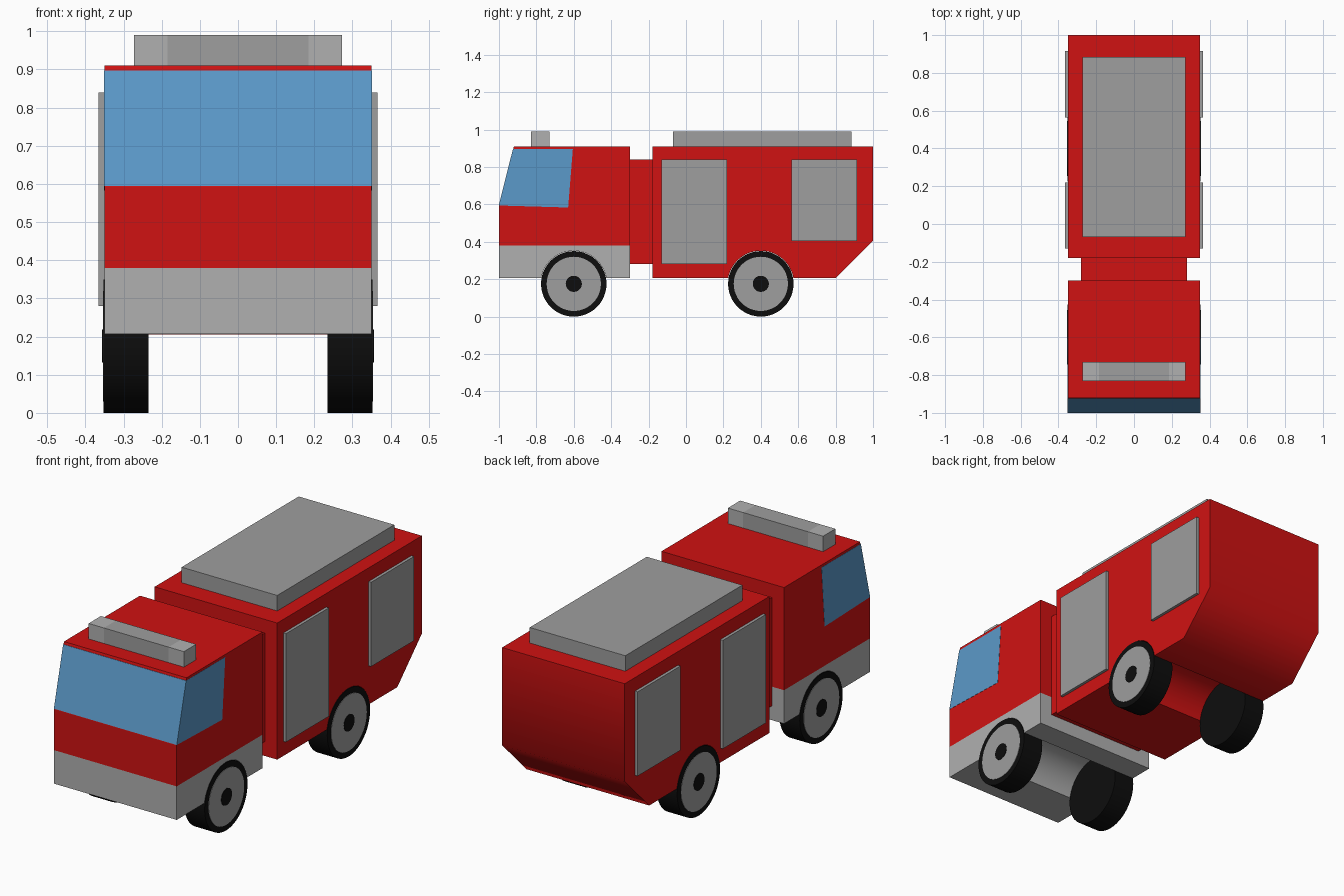
import bpy, math

if "Cube" in bpy.data.objects:
    bpy.data.objects.remove(bpy.data.objects["Cube"])

def mat(name, r, g, b):
    m = bpy.data.materials.new(name)
    m.diffuse_color = (r, g, b, 1)
    m.use_nodes = True
    m.node_tree.nodes["Principled BSDF"].inputs["Base Color"].default_value = m.diffuse_color
    return m

RED = mat("red_paint", 0.63, 0.006, 0.006)
BLUE = mat("window_blue", 0.105, 0.32, 0.585)
BLACK = mat("black_rubber", 0.004, 0.004, 0.004)
GREY = mat("grey", 0.342, 0.342, 0.342)
LIGHT = mat("light_grey", 0.434, 0.434, 0.434)

def extrude(name, profile, x0, x1, m):
    """Solid with a (y, z) profile running from x0 to x1."""
    n = len(profile)
    verts = [(x, y, z) for x in (x0, x1) for y, z in profile]
    faces = [tuple(reversed(range(n))), tuple(range(n, 2 * n))]
    faces += [(i, (i + 1) % n, n + (i + 1) % n, n + i) for i in range(n)]
    me = bpy.data.meshes.new(name)
    me.from_pydata(verts, [], faces)
    ob = bpy.data.objects.new(name, me)
    bpy.context.collection.objects.link(ob)
    me.materials.append(m)
    return ob

def box(name, x0, x1, y0, y1, z0, z1, m):
    return extrude(name, [(y0, z0), (y1, z0), (y1, z1), (y0, z1)], x0, x1, m)

def disc(name, x0, x1, y, z, r, m):
    bpy.ops.mesh.primitive_cylinder_add(vertices=48, radius=r, depth=x1 - x0,
        location=((x0 + x1) / 2, y, z), rotation=(0, math.pi / 2, 0))
    ob = bpy.context.object
    ob.name = name
    ob.data.materials.append(m)
    smooth(ob, 30)
    return ob

def smooth(ob, angle):
    bpy.ops.object.select_all(action='DESELECT')
    ob.select_set(True)
    bpy.context.view_layer.objects.active = ob
    bpy.ops.object.shade_smooth_by_angle(angle=math.radians(angle))

def cut_arch(ob, y, m):
    cutter = disc("arch_cutter", -0.5, 0.5, y, 0.175, 0.177, m)
    mod = ob.modifiers.new("arch", 'BOOLEAN')
    mod.operation = 'DIFFERENCE'
    mod.solver = 'EXACT'
    mod.object = cutter
    bpy.context.view_layer.objects.active = ob
    bpy.ops.object.modifier_apply(modifier=mod.name)
    bpy.data.objects.remove(cutter)

W = 0.35

# Cab: grey lower part and red upper part with slanted front
cab_base = box("cab_base", -W, W, -1, -0.3, 0.207, 0.38, LIGHT)
cut_arch(cab_base, -0.6, LIGHT)
smooth(cab_base, 30)
extrude("cab", [(-1, 0.38), (-0.3, 0.38), (-0.3, 0.91), (-0.92, 0.91), (-1, 0.592)], -W, W, RED)

# Wrap-around window, a hair proud of the cab
extrude("cab_window", [(-1.001, 0.594), (-0.63, 0.583), (-0.605, 0.897), (-0.925, 0.897)],
        -W - 0.001, W + 0.001, BLUE)

# Link between cab and rear body
box("body_link", -0.28, 0.28, -0.31, -0.17, 0.28, 0.84, RED)

# Rear body with chamfered tail
body = extrude("rear_body", [(-0.18, 0.205), (0.8, 0.205), (1, 0.405), (1, 0.91), (-0.18, 0.91)],
               -W, W, RED)
cut_arch(body, 0.4, RED)
smooth(body, 50)

# Roof box and light bar
box("roof_box", -0.273, 0.273, -0.07, 0.885, 0.905, 0.99, GREY)
box("light_bar", -0.185, 0.185, -0.83, -0.73, 0.905, 0.99, GREY)

for s, side in ((1, "right"), (-1, "left")):
    def span(a, b):
        return (a, b) if s > 0 else (-b, -a)
    # Light bar ends
    box("light_end_" + side, *span(0.185, 0.272), -0.83, -0.73, 0.905, 0.99, LIGHT)
    # Side shutters
    box("front_shutter_" + side, *span(0.34, 0.365), -0.13, 0.22, 0.28, 0.84, GREY)
    box("rear_shutter_" + side, *span(0.34, 0.365), 0.565, 0.915, 0.405, 0.84, GREY)
    # Wheels
    for y, end in ((-0.6, "front"), (0.4, "rear")):
        tag = end + "_" + side
        disc("tyre_" + tag, *span(0.235, 0.352), y, 0.175, 0.175, BLACK)
        disc("rim_" + tag, *span(0.33, 0.354), y, 0.175, 0.145, GREY)
        disc("hub_" + tag, *span(0.33, 0.356), y, 0.175, 0.043, BLACK)
